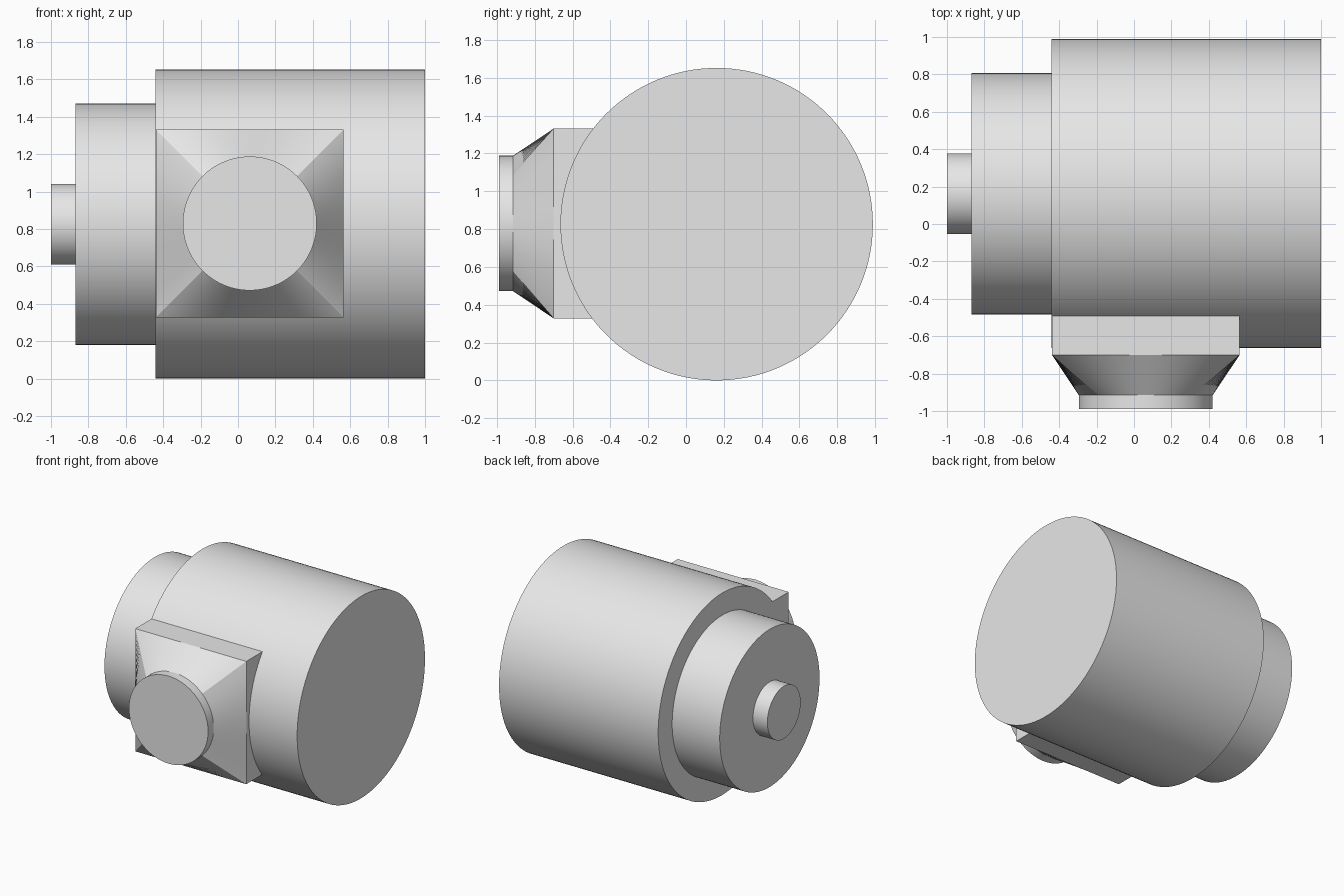
import bpy, bmesh, math
from mathutils import Vector

cube = bpy.data.objects.get("Cube")
if cube:
    bpy.data.objects.remove(cube, do_unlink=True)

SEGMENTS = 128
AXIS_Y, AXIS_Z = 0.162, 0.826     # line shared by the round parts
PORT_X = 0.063                    # centre of the front port

grey = bpy.data.materials.new("plain grey")
grey.use_nodes = True
grey.diffuse_color = (0.8, 0.8, 0.8, 1)
grey.node_tree.nodes["Principled BSDF"].inputs["Base Color"].default_value = (0.8, 0.8, 0.8, 1)


def skin(name, rings):
    """Closed solid through a list of matching rings."""
    bm = bmesh.new()
    loops = [[bm.verts.new(p) for p in ring] for ring in rings]
    for a, b in zip(loops, loops[1:]):
        for i in range(len(a)):
            j = (i + 1) % len(a)
            bm.faces.new((a[i], a[j], b[j], b[i]))
    bm.faces.new(loops[0])
    bm.faces.new(loops[-1])
    bmesh.ops.recalc_face_normals(bm, faces=bm.faces)
    mesh = bpy.data.meshes.new(name)
    bm.to_mesh(mesh)
    bm.free()
    mesh.materials.append(grey)
    obj = bpy.data.objects.new(name, mesh)
    bpy.context.collection.objects.link(obj)
    bpy.ops.object.select_all(action='DESELECT')
    obj.select_set(True)
    bpy.context.view_layer.objects.active = obj
    bpy.ops.object.shade_smooth_by_angle(angle=math.radians(30))
    return obj


def angles():
    return [math.tau * i / SEGMENTS - math.pi / 4 for i in range(SEGMENTS)]


def x_cylinder(name, x0, x1, radius):
    return skin(name, [[Vector((x, AXIS_Y + radius * math.cos(a), AXIS_Z + radius * math.sin(a)))
                        for a in angles()] for x in (x0, x1)])


def port_circle(y, radius):
    return [Vector((PORT_X + radius * math.cos(a), y, AXIS_Z + 0.004 + radius * math.sin(a)))
            for a in angles()]


def port_square(y, half):
    # points spread evenly along each side, starting at a corner
    corners = [Vector((1, 0, -1)), Vector((1, 0, 1)), Vector((-1, 0, 1)), Vector((-1, 0, -1))]
    per_side = SEGMENTS // 4
    centre = Vector((PORT_X, y, AXIS_Z + 0.004))
    return [centre + half * corners[s].lerp(corners[(s + 1) % 4], i / per_side)
            for s in range(4) for i in range(per_side)]


# Stepped round body, lying along x
x_cylinder("main_drum", -0.44, 1.0, 0.826)
x_cylinder("end_housing", -0.87, -0.42, 0.645)
x_cylinder("shaft_stub", -1.0, -0.85, 0.215)

# Square port block tapering into a round collar on the front
skin("port_block", [port_square(-0.45, 0.502), port_square(-0.70, 0.502),
                    port_circle(-0.915, 0.358), port_circle(-0.988, 0.358)])
